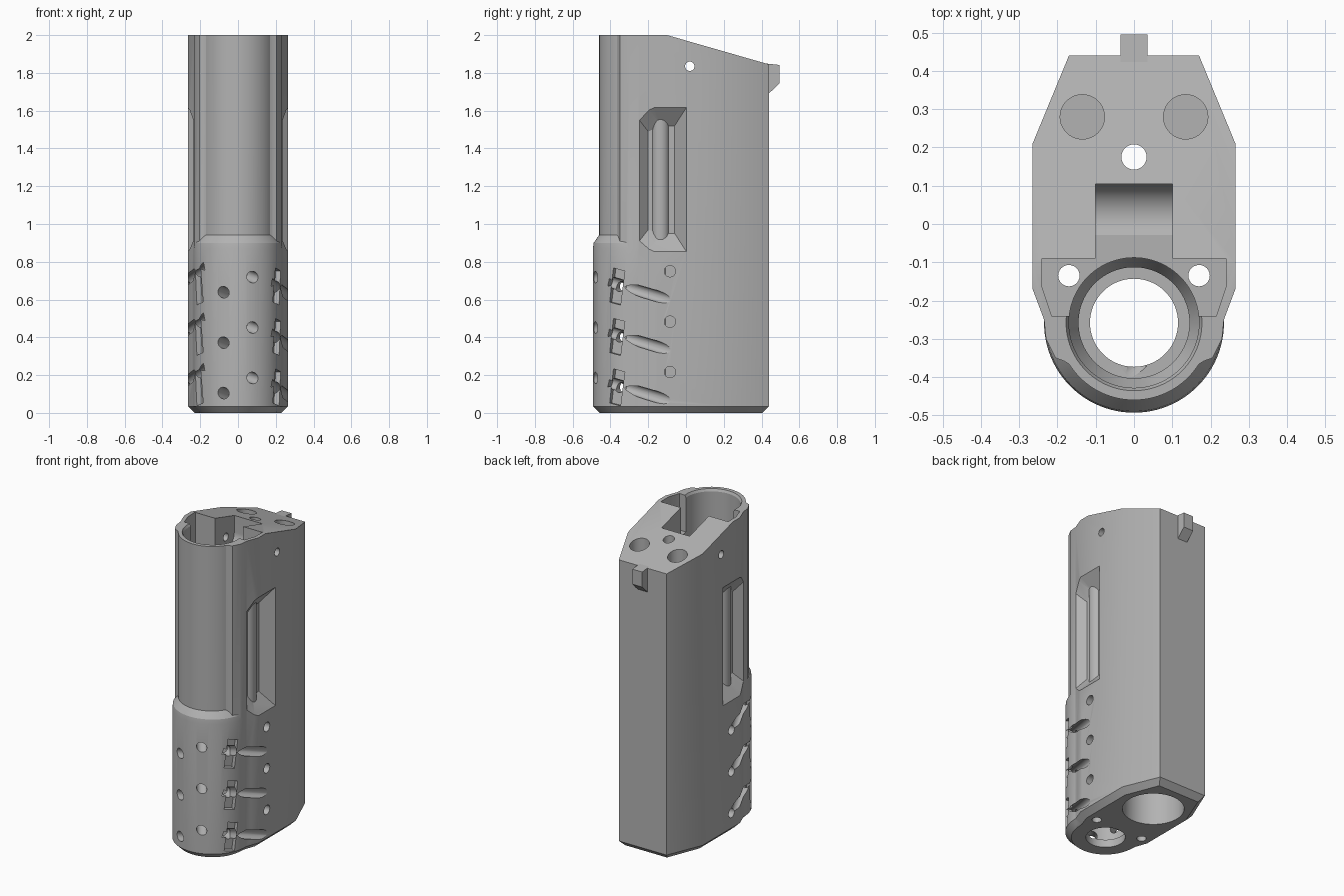
import bpy, bmesh
from math import sin, cos, radians, tau
from mathutils import Vector

if "Cube" in bpy.data.objects:
    bpy.data.objects.remove(bpy.data.objects["Cube"])

grey = bpy.data.materials.new("mid grey")
grey.use_nodes = True
grey.diffuse_color = (0.45, 0.45, 0.45, 1)
grey.node_tree.nodes["Principled BSDF"].inputs["Base Color"].default_value = (0.45, 0.45, 0.45, 1)

BORE_Y = -0.258


def loft(name, loops):
    """Solid skinned through matching loops, capped at both ends."""
    bm = bmesh.new()
    rings = [[bm.verts.new(p) for p in loop] for loop in loops]
    n = len(rings[0])
    for a, b in zip(rings, rings[1:]):
        for i in range(n):
            j = (i + 1) % n
            bm.faces.new((a[i], a[j], b[j], b[i]))
    bm.faces.new(rings[0][::-1])
    bm.faces.new(rings[-1])
    bmesh.ops.recalc_face_normals(bm, faces=bm.faces)
    mesh = bpy.data.meshes.new(name)
    bm.to_mesh(mesh)
    bm.free()
    mesh.materials.append(grey)
    ob = bpy.data.objects.new(name, mesh)
    bpy.context.collection.objects.link(ob)
    return ob


def prism_z(name, pts, z0, z1):
    return loft(name, [[(x, y, z) for x, y in pts] for z in (z0, z1)])


def prism_x(name, pts, half):
    return loft(name, [[(x, y, z) for y, z in pts] for x in (-half, half)])


def turned(name, x, y, rings, n=64):
    return loft(name, [[(x + r * cos(tau * i / n), y + r * sin(tau * i / n), z)
                        for i in range(n)] for z, r in rings])


def rod(name, p, d, r, inside, outside, n=24):
    p, d = Vector(p), Vector(d).normalized()
    q = d.to_track_quat('Z', 'Y')
    ring = [q @ Vector((r * cos(tau * i / n), r * sin(tau * i / n), 0)) for i in range(n)]
    return loft(name, [[p + d * t + v for v in ring] for t in (-inside, outside)])


def combine(target, tool, op='DIFFERENCE'):
    mod = target.modifiers.new("bool", 'BOOLEAN')
    mod.operation, mod.solver, mod.object = op, 'EXACT', tool
    bpy.context.view_layer.objects.active = target
    bpy.ops.object.modifier_apply(modifier=mod.name)
    bpy.data.objects.remove(tool)


# Main body: angular rear, round front, chamfered foot
half = [(0.17, 0.44), (0.265, 0.21), (0.265, -0.17), (0.235, -0.25),
        (0.23, -0.3), (0.205, -0.35), (0.183, -0.358)]
arc = [(0.2 * cos(radians(a)), -0.26 + 0.2 * sin(radians(a))) for a in range(-32, -149, -4)]
outline = half + arc + [(-x, y) for x, y in reversed(half)]
body = loft("body", [[(x * 0.87, y * 0.92, 0) for x, y in outline],
                     [(x, y, 0.035) for x, y in outline],
                     [(x, y, 2) for x, y in outline]])

# Thicker vented sleeve around the lower front
combine(body, turned("sleeve", 0, BORE_Y, [(0, 0.2), (0.035, 0.235), (0.87, 0.235), (0.9, 0.231),
                                           (0.93, 0.21), (0.95, 0.195)], 96), 'UNION')

# Sloped top
combine(body, prism_x("slope_cut", [(-0.1, 2), (0.6, 1.799), (0.6, 2.2), (-0.1, 2.2)], 0.5))

# Side windows with an inner vertical tube
for s in (1, -1):
    def frame(x, y0, y1, z0, z1):
        return [(s * x, y0, z0 + 0.02), (s * x, y0 + 0.07, z0), (s * x, y1, z0),
                (s * x, y1, z1), (s * x, y0 + 0.07, z1), (s * x, y0, z1 - 0.03)]
    combine(body, loft("window_cut", [frame(0.19, -0.2, -0.06, 0.95, 1.52),
                                      frame(0.3, -0.31, 0.03, 0.81, 1.66)]))
    combine(body, turned("tube", s * 0.17, -0.135, [(0.84, 0.046), (1.66, 0.046)], 32), 'UNION')

# Stepped main bore with a lip at the top
combine(body, turned("bore_cut", 0, BORE_Y, [(0.05, 0.145), (0.8, 0.145), (0.85, 0.17),
                                             (1.985, 0.17), (2.001, 0.178), (2.1, 0.178)], 96))
combine(body, turned("muzzle_cut", 0, BORE_Y, [(-0.1, 0.115), (0.1, 0.115)]))

# Rear chamber open at the bottom, with a small hole up to the top
combine(body, turned("chamber_cut", 0, 0.175, [(-0.1, 0.18), (1.5, 0.18)]))
combine(body, turned("centre_hole_cut", 0, 0.175, [(1.4, 0.033), (2.1, 0.033)], 32))

# Recess at the top, and the slot with its rounded floor
side = [(0.24, -0.09), (0.24, -0.165), (0.215, -0.24), (0.1, -0.24)]
combine(body, prism_z("recess_cut", side + [(-x, y) for x, y in reversed(side)], 1.765, 2.1))
floor = [(0.02 + 0.085 * cos(radians(a)), 1.835 + 0.085 * sin(radians(a)))
         for a in range(-125, 1, 5)]
combine(body, prism_x("slot_cut", [(-0.12, 2.1), (-0.12, 1.765)] + floor + [(0.105, 2.1)], 0.1))
combine(body, rod("pin_cut", (0, 0.02, 1.835), (1, 0, 0), 0.025, 0.5, 0.5))

# Top pockets and the long side holes
for s in (1, -1):
    combine(body, turned("pocket_cut", s * 0.135, 0.28, [(1.72, 0.058), (2.1, 0.058)], 40))
    combine(body, turned("long_hole_cut", s * 0.17, -0.135, [(-0.1, 0.028), (2.1, 0.028)], 24))

# Three rows of vents through the sleeve
for row in range(3):
    lift = 0.267 * row
    for s in (1, -1):
        up = lift + (0 if s > 0 else 0.085)
        front_z = lift + (0.185 if s > 0 else 0.105)
        combine(body, rod("front_vent", (s * 0.077, -0.479, front_z),
                          (s * 0.75, -1, -s * 0.3), 0.03, 0.16, 0.1))
        # tilted rectangular vent with a round hole in its floor
        n = Vector((s * 0.9, -0.43, 0)).normalized()
        c = Vector((s * 0.207, -0.365, 0.135 + lift))
        t = n.cross(Vector((0, 0, 1)))
        corners = [t * a * 0.033 + Vector((t.x, t.y, 0)) * b * -0.012 * s + Vector((0, 0, b * 0.09 + a * s * 0.008))
                   for a, b in ((-1, -1), (1, -1), (1, 1), (-1, 1))]
        combine(body, loft("square_vent", [[c + n * k + v for v in corners] for k in (-0.03, 0.1)]))
        combine(body, rod("square_vent_hole", c, n, 0.027, 0.13, 0.1))
        # shallow angled slot and round hole on the flank
        combine(body, rod("slanted_vent", (s * 0.255, -0.18, 0.092 + up),
                          (s * 0.38, 0.88, -0.27), 0.03, 0.25, 0.25))
        combine(body, rod("side_vent", (s * 0.265, -0.085, 0.216 + lift - (0 if s > 0 else 0.085)),
                          (s, 0, 0), 0.03, 0.1, 0.1))

# Hook on the rear top edge
hook = prism_x("rear_hook", [(0.42, 1.85), (0.495, 1.842), (0.495, 1.745), (0.438, 1.69), (0.42, 1.69)], 0.035)

# Smooth the curved walls, keep the edges crisp
bpy.ops.object.select_all(action='DESELECT')
body.select_set(True)
bpy.context.view_layer.objects.active = body
bpy.ops.object.shade_smooth_by_angle(angle=radians(25))
